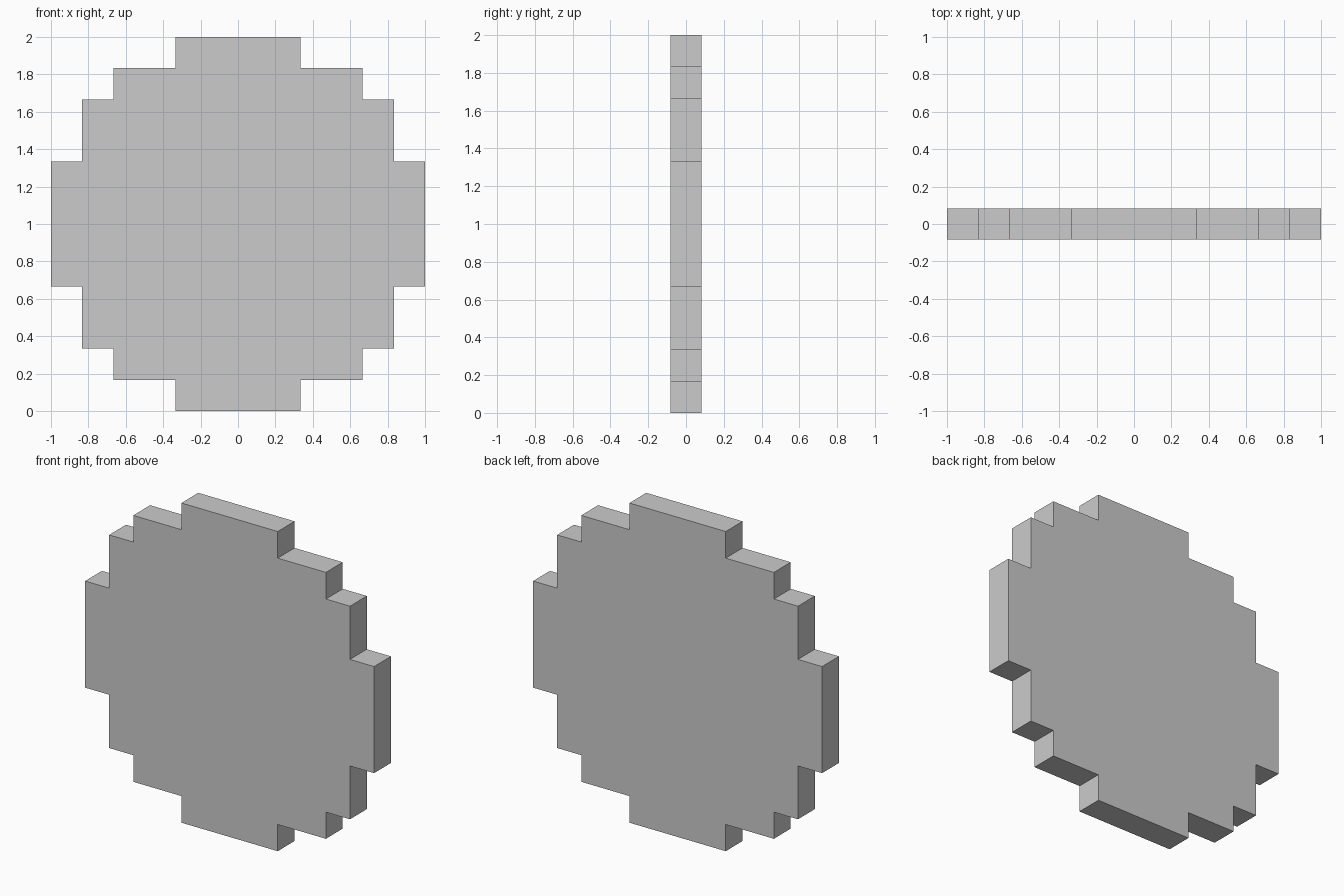
import bpy
import bmesh

if "Cube" in bpy.data.objects:
    bpy.data.objects.remove(bpy.data.objects["Cube"])

UNIT = 1 / 6  # one step of the stepped outline, also the thickness

# Upper right quarter of the outline, in steps from the centre
quarter = [(2, 6), (2, 5), (4, 5), (4, 4), (5, 4), (5, 2), (6, 2)]

# Mirror the quarter into a closed outline
right = quarter + [(x, -z) for x, z in reversed(quarter)]
outline = right + [(-x, z) for x, z in reversed(right)]

# Extrude the outline into a flat stepped disc
bm = bmesh.new()
verts = [bm.verts.new((x * UNIT, -UNIT / 2, 1 + z * UNIT)) for x, z in outline]
face = bm.faces.new(verts)
extruded = bmesh.ops.extrude_face_region(bm, geom=[face], use_keep_orig=True)
moved = [v for v in extruded["geom"] if isinstance(v, bmesh.types.BMVert)]
bmesh.ops.translate(bm, verts=moved, vec=(0, UNIT, 0))
bmesh.ops.recalc_face_normals(bm, faces=bm.faces)

mesh = bpy.data.meshes.new("stepped_disc")
bm.to_mesh(mesh)
bm.free()
disc = bpy.data.objects.new("stepped_disc", mesh)
bpy.context.collection.objects.link(disc)
